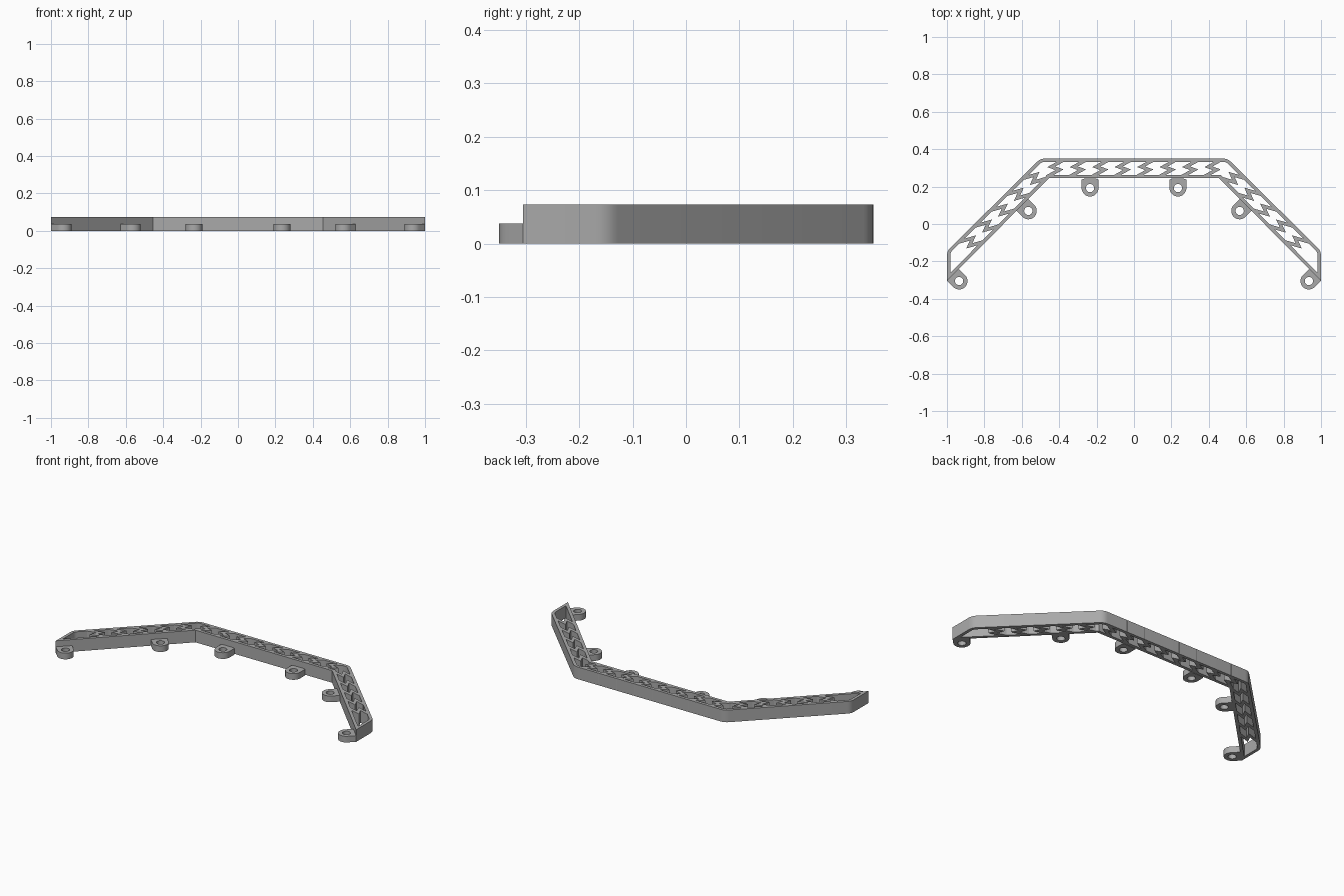
import bpy, bmesh, math
from mathutils import Vector

cube = bpy.data.objects.get("Cube")
if cube:
    bpy.data.objects.remove(cube)

HEIGHT, TAB_HEIGHT, WALL = 0.073, 0.037, 0.018

grey = bpy.data.materials.new("plain grey")
grey.use_nodes = True
colour = (0.4, 0.4, 0.4, 1)
grey.diffuse_color = colour
grey.node_tree.nodes["Principled BSDF"].inputs["Base Color"].default_value = colour


def offset(points, dist, closed=True):
    """Shift a clockwise outline to its right by dist, with mitred corners."""
    result, n = [], len(points)
    for i, p in enumerate(points):
        before = p - points[i - 1] if closed or i else points[1] - p
        after = points[(i + 1) % n] - p if closed or i < n - 1 else before
        a, b = before.normalized(), after.normalized()
        na, nb = Vector((a.y, -a.x)), Vector((b.y, -b.x))
        result.append(p + (na + nb) * dist / (1 + na.dot(nb)))
    return result


def rounded(points, corners, radius, steps=5):
    """Round the chosen corners with a small tangent curve."""
    result = []
    for i, p in enumerate(points):
        if i not in corners:
            result.append(p)
            continue
        a = p + (points[i - 1] - p).normalized() * radius
        b = p + (points[(i + 1) % len(points)] - p).normalized() * radius
        for k in range(steps + 1):
            t = k / steps
            result.append(a * (1 - t) ** 2 + p * 2 * t * (1 - t) + b * t * t)
    return result


def finish(name, bm):
    bmesh.ops.recalc_face_normals(bm, faces=bm.faces)
    mesh = bpy.data.meshes.new(name)
    bm.to_mesh(mesh)
    bm.free()
    obj = bpy.data.objects.new(name, mesh)
    bpy.context.collection.objects.link(obj)
    mesh.materials.append(grey)
    bpy.context.view_layer.objects.active = obj
    bpy.ops.object.select_all(action='DESELECT')
    obj.select_set(True)
    bpy.ops.object.shade_smooth_by_angle(angle=math.radians(30))
    return obj


def ring(name, outer, inner, height):
    """Upright band between two outlines with equal point counts."""
    bm = bmesh.new()
    loops = [[bm.verts.new((p.x, p.y, z)) for p in pts]
             for pts, z in ((outer, 0), (outer, height), (inner, height), (inner, 0))]
    n = len(outer)
    for k in range(4):
        a, b = loops[k], loops[(k + 1) % 4]
        for i in range(n):
            j = (i + 1) % n
            bm.faces.new((a[i], a[j], b[j], b[i]))
    return finish(name, bm)


def strips(name, paths, width, height):
    """Upright ribs of constant width along each path."""
    bm = bmesh.new()
    for path in paths:
        outline = offset(path, width / 2, False) + offset(path, -width / 2, False)[::-1]
        face = bm.faces.new([bm.verts.new((p.x, p.y, 0)) for p in outline])
        top = bmesh.ops.extrude_face_region(bm, geom=[face])["geom"]
        bmesh.ops.translate(bm, vec=(0, 0, height),
                            verts=[v for v in top if isinstance(v, bmesh.types.BMVert)])
    return finish(name, bm)


# Bent frame wall
right_half = [Vector(p) for p in ((0.5, 0.35), (1, -0.145), (1, -0.305), (0.455, 0.245))]
left_half = [Vector((-p.x, p.y)) for p in reversed(right_half)]
outline = right_half + left_half
corners = (0, 1, 6, 7)
ring("frame_wall", rounded(outline, corners, 0.025),
     rounded(offset(outline, WALL), corners, 0.015), HEIGHT)


# Lightning-shaped ribs between the walls
def bolt(centre, along, across, flip):
    shape = ((0.06, 0.045), (-0.025, -0.012), (0.025, 0.012), (-0.06, -0.045))
    shape = ((0.045, 0.045), (-0.022, 0.008), (0.022, -0.008), (-0.045, -0.045))
    return [centre + along * (u * flip) + across * v for u, v in shape]


right, back = Vector((1, 0)), Vector((0, 1))
strips("middle_ribs", [bolt(Vector((-0.42 + 0.12 * i, 0.298)), right, back, 1)
                       for i in range(8)], 0.018, HEIGHT)
for side, label in ((1, "left"), (-1, "right")):
    along = Vector((side, -1)).normalized()
    across = Vector((side, 1)).normalized()
    start = Vector((side * 0.51, 0.265))
    strips(label + "_arm_ribs", [bolt(start + along * (0.03 + 0.12 * i), along, across, 1)
                                 for i in range(5)], 0.018, HEIGHT)


# Mounting tabs with screw holes
def tab(name, centre, direction):
    side = Vector((direction.y, -direction.x))
    radius, hole, reach, steps = 0.045, 0.022, 0.05, 32
    outer, inner = [], []
    for k in range(steps):
        a = 2 * math.pi * k / steps
        c, s = math.cos(a), math.sin(a)
        inner.append(centre + (side * c + direction * s) * hole)
        if s > 0.01:
            f = min(radius / max(abs(c), 1e-6), reach / s)
            outer.append(centre + (side * c + direction * s) * f)
        else:
            outer.append(centre + (side * c + direction * s) * radius)
    ring(name, outer, inner, TAB_HEIGHT)


for side, label in ((1, "left"), (-1, "right")):
    slant = Vector((side, 1)).normalized()
    tab(label + "_middle_tab", Vector((side * 0.235, 0.192)), back)
    tab(label + "_elbow_tab", Vector((side * 0.565, 0.07)), slant)
    tab(label + "_end_tab", Vector((side * 0.935, -0.305)), slant)
